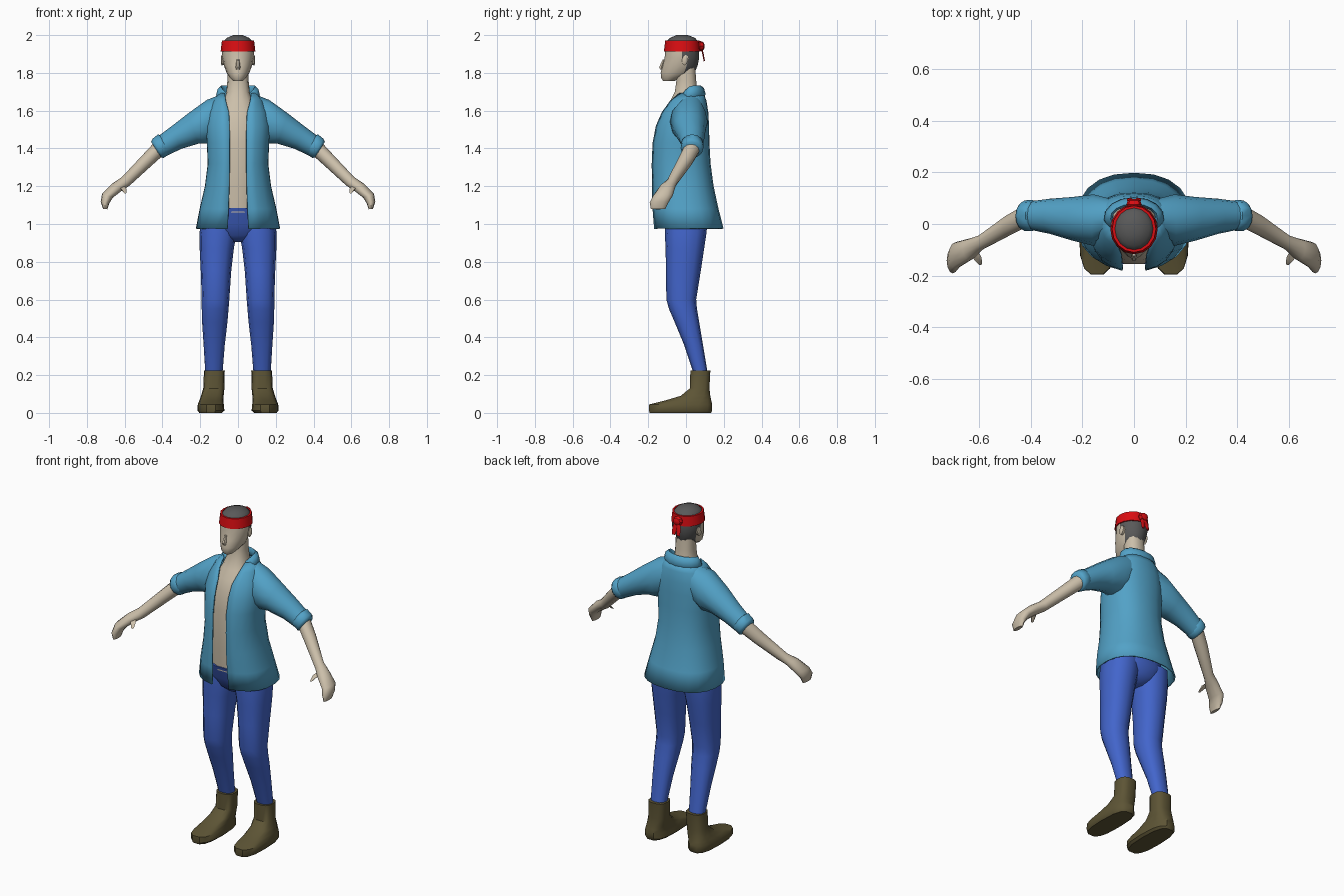
import bpy, bmesh, math
from mathutils import Vector as V

COLOURS = {"skin": (.60, .52, .40), "shirt_blue": (.085, .36, .57), "denim": (.055, .13, .60),
           "boot_olive": (.11, .09, .036), "hair_grey": (.10, .10, .10), "band_red": (.70, .004, .006)}
MAT = {}
for key, rgb in COLOURS.items():
    MAT[key] = bpy.data.materials.new(key)
    MAT[key].diffuse_color = (*rgb, 1)


def sp(v, p):
    return math.copysign(abs(v) ** p, v)


def skin_rows(name, rows, mats, closed=True, caps=True, rule=None, angle=40, thick=0):
    """Bridge rows of points into a surface."""
    bm = bmesh.new()
    vr = [[bm.verts.new(p) for p in r] for r in rows]
    n = len(vr[0])
    for a, b in zip(vr, vr[1:]):
        for i in range(n if closed else n - 1):
            j = (i + 1) % n
            bm.faces.new((a[i], a[j], b[j], b[i]))
    if closed and caps:
        bm.faces.new(vr[0])
        bm.faces.new(vr[-1])
    bmesh.ops.recalc_face_normals(bm, faces=bm.faces)
    if rule:
        for f in bm.faces:
            f.material_index = rule(f.calc_center_median())
    me = bpy.data.meshes.new(name)
    bm.to_mesh(me)
    bm.free()
    ob = bpy.data.objects.new(name, me)
    bpy.context.collection.objects.link(ob)
    for m in mats:
        me.materials.append(MAT[m])
    if thick:
        s = ob.modifiers.new("thickness", 'SOLIDIFY')
        s.thickness, s.offset = thick, 0
    bpy.ops.object.select_all(action='DESELECT')
    bpy.context.view_layer.objects.active = ob
    ob.select_set(True)
    bpy.ops.object.shade_smooth_by_angle(angle=math.radians(angle))
    return ob


def ring(c, u, v, n=12, p=1.0):
    c, u, v = V(c), V(u), V(v)
    return [c + u * sp(math.cos(t), p) + v * sp(math.sin(t), p)
            for t in (2 * math.pi * i / n for i in range(n))]


def level(z, x0, x1, y0, y1, n=12, p=1.0):
    """Horizontal ring filling a box in x and y."""
    return ring(((x0 + x1) / 2, (y0 + y1) / 2, z), ((x1 - x0) / 2, 0, 0), (0, (y1 - y0) / 2, 0), n, p)


def across(s, top, bot, yc, hy, n=12):
    """Limb ring from its upper and lower edge points in x and z."""
    t, b = V((s * top[0], yc, top[1])), V((s * bot[0], yc, bot[1]))
    return ring((t + b) / 2, (t - b) / 2, (0, hy, 0), n)


def stack(rows, n=12, p=1.0):
    return [level(z, -rx, rx, yf, yb, n, p) for z, rx, yf, yb in rows]


# Bare chest and neck
skin_rows("chest_and_neck", stack([
    (1.06, .12, -.15, .09), (1.2, .12, -.158, .09), (1.43, .13, -.158, .09), (1.54, .125, -.14, .09),
    (1.60, .11, -.115, .085), (1.65, .08, -.085, .075), (1.70, .062, -.06, .062),
    (1.76, .056, -.052, .055), (1.83, .055, -.05, .05)], 14, .85), ["skin"])

# Head, hair colour on the back and crown
skin_rows("head", stack([
    (1.758, .026, -.122, -.06), (1.775, .044, -.132, -.02), (1.80, .060, -.134, .045),
    (1.84, .075, -.124, .062), (1.88, .083, -.113, .070), (1.92, .085, -.110, .070),
    (1.965, .078, -.105, .066), (1.985, .060, -.085, .048), (2.0, .025, -.05, .01)], 16),
    ["skin", "hair_grey"], rule=lambda c: int(c.z > 1.95 or (c.y > -.005 and c.z > 1.79)))
skin_rows("nose", [ring((0, -.117, 1.87), (.007, 0, 0), (0, .008, 0), 6),
                   ring((0, -.131, 1.83), (.013, 0, 0), (0, .013, 0), 6),
                   ring((0, -.130, 1.817), (.009, 0, 0), (0, .008, 0), 6)], ["skin"])

# Headband with knot and tails
skin_rows("headband", stack([(1.914, .082, -.108, .066), (1.914, .092, -.117, .076),
                             (1.972, .085, -.110, .071), (1.972, .074, -.10, .062)], 16),
          ["band_red"], caps=False)
skin_rows("headband_knot", [ring((0, y, 1.942), (r, 0, 0), (0, 0, r * .9), 8)
                            for y, r in ((.06, .02), (.075, .03), (.092, .024), (.098, .01))], ["band_red"])

for s, side in ((1, "left"), (-1, "right")):
    skin_rows("headband_tail_" + side, [
        ring((s * x, y, z), (w, 0, 0), (0, .004, .002), 6)
        for x, y, z, w in ((.005, .08, 1.94, .012), (.012, .09, 1.90, .016), (.016, .097, 1.862, .010))], ["band_red"])
    skin_rows("ear_" + side, [ring((s * x, -.005, 1.868), (0, h * .6, 0), (0, .004, h), 8)
                              for x, h in ((.07, .026), (.086, .028), (.091, .018))], ["skin"])

    # Sleeve and rolled cuff
    skin_rows("sleeve_" + side, [
        across(s, (.08, 1.690), (.08, 1.46), .03, .065), across(s, (.165, 1.657), (.15, 1.425), .015, .100),
        across(s, (.265, 1.585), (.21, 1.425), .02, .085), across(s, (.355, 1.515), (.30, 1.398), .03, .068),
        across(s, (.435, 1.455), (.375, 1.362), .033, .055)], ["shirt_blue"], angle=60)
    skin_rows("cuff_" + side, [
        across(s, (.405, 1.465), (.360, 1.388), .033, .050), across(s, (.422, 1.475), (.364, 1.370), .033, .060),
        across(s, (.452, 1.452), (.394, 1.350), .032, .060), across(s, (.460, 1.435), (.408, 1.352), .031, .050)],
        ["shirt_blue"], angle=60)

    # Forearm, hand and thumb
    skin_rows("forearm_and_hand_" + side, [
        across(s, (.44, 1.435), (.395, 1.365), .033, .044), across(s, (.51, 1.360), (.465, 1.302), -.005, .042),
        across(s, (.615, 1.248), (.575, 1.202), -.072, .030), across(s, (.665, 1.215), (.610, 1.180), -.098, .042),
        across(s, (.720, 1.160), (.662, 1.140), -.122, .052), across(s, (.727, 1.118), (.680, 1.112), -.142, .050),
        across(s, (.714, 1.080), (.692, 1.078), -.148, .038)], ["skin"], angle=50)
    skin_rows("thumb_" + side, [
        ring((s * x, y, z), (r, 0, 0), (0, r, r * .5), 6)
        for x, y, z, r in ((.628, -.10, 1.205, .020), (.608, -.130, 1.190, .016), (.597, -.152, 1.166, .008))], ["skin"])

    # Trouser leg
    skin_rows("trouser_leg_" + side, [
        level(z, *sorted((s * a, s * b)), f, k, 12, .85) for z, a, b, f, k in (
            (1.02, .01, .195, -.11, .115), (.95, .008, .204, -.112, .108), (.87, .022, .203, -.108, .096),
            (.75, .036, .197, -.106, .078), (.60, .046, .192, -.104, .054), (.55, .050, .192, -.090, .058),
            (.48, .056, .190, -.060, .070), (.36, .070, .182, -.010, .090), (.21, .082, .173, .040, .115))],
        ["denim"])

    # Boot: shaft flowing into the foot
    skin_rows("boot_" + side, [
        level(z, *sorted((s * a, s * b)), f, k, 14, .72) for z, a, b, f, k in (
            (0, .085, .205, -.195, .135), (.012, .072, .214, -.200, .142), (.045, .075, .213, -.198, .142),
            (.065, .078, .205, -.115, .136), (.09, .076, .196, -.030, .130), (.13, .072, .184, .020, .125),
            (.225, .070, .180, .022, .130))], ["boot_olive"])

# Hips
skin_rows("trouser_hips", stack([
    (.905, .035, -.06, .06), (.94, .12, -.10, .10), (1.0, .185, -.125, .12), (1.085, .15, -.158, .12)], 14, .85),
    ["denim"])

# Open shirt body: each row wraps from one front edge round to the other
SHIRT = ((.975, .220, -.168, .195, .055), (1.08, .200, -.176, .168, .050), (1.2, .172, -.180, .142, .046),
         (1.32, .157, -.181, .126, .044), (1.43, .162, -.176, .120, .044), (1.52, .168, -.158, .118, .045),
         (1.59, .155, -.128, .114, .048), (1.65, .128, -.090, .105, .064), (1.69, .095, -.052, .090, .070))
rows = []
for z, rx, yf, yb, gap in SHIRT:
    p = .85
    t0 = math.asin((gap / rx) ** (1 / p))
    row = []
    for i in range(21):
        t = t0 + (2 * math.pi - 2 * t0) * i / 20
        row.append((rx * sp(math.sin(t), p), (yf + yb) / 2 - (yb - yf) / 2 * sp(math.cos(t), p), z))
    rows.append(row)
skin_rows("shirt_body", rows, ["shirt_blue"], closed=False, thick=.008, angle=50)

# Rolled collar around the back of the neck
rows = []
for i in range(13):
    t = math.radians(35 + 290 * i / 12)
    d = V((math.sin(t), -math.cos(t), 0))
    front = max(0, math.cos(t))
    c = V((.100 * d.x, .025 + .062 * d.y, 1.702 - .045 * front))
    w = .6 if i in (0, 12) else 1
    rows.append(ring(c, d * .017 * w + V((0, 0, -.014)) * w, V((0, 0, .028 * w)), 6))
skin_rows("shirt_collar", rows, ["shirt_blue"], angle=50)
